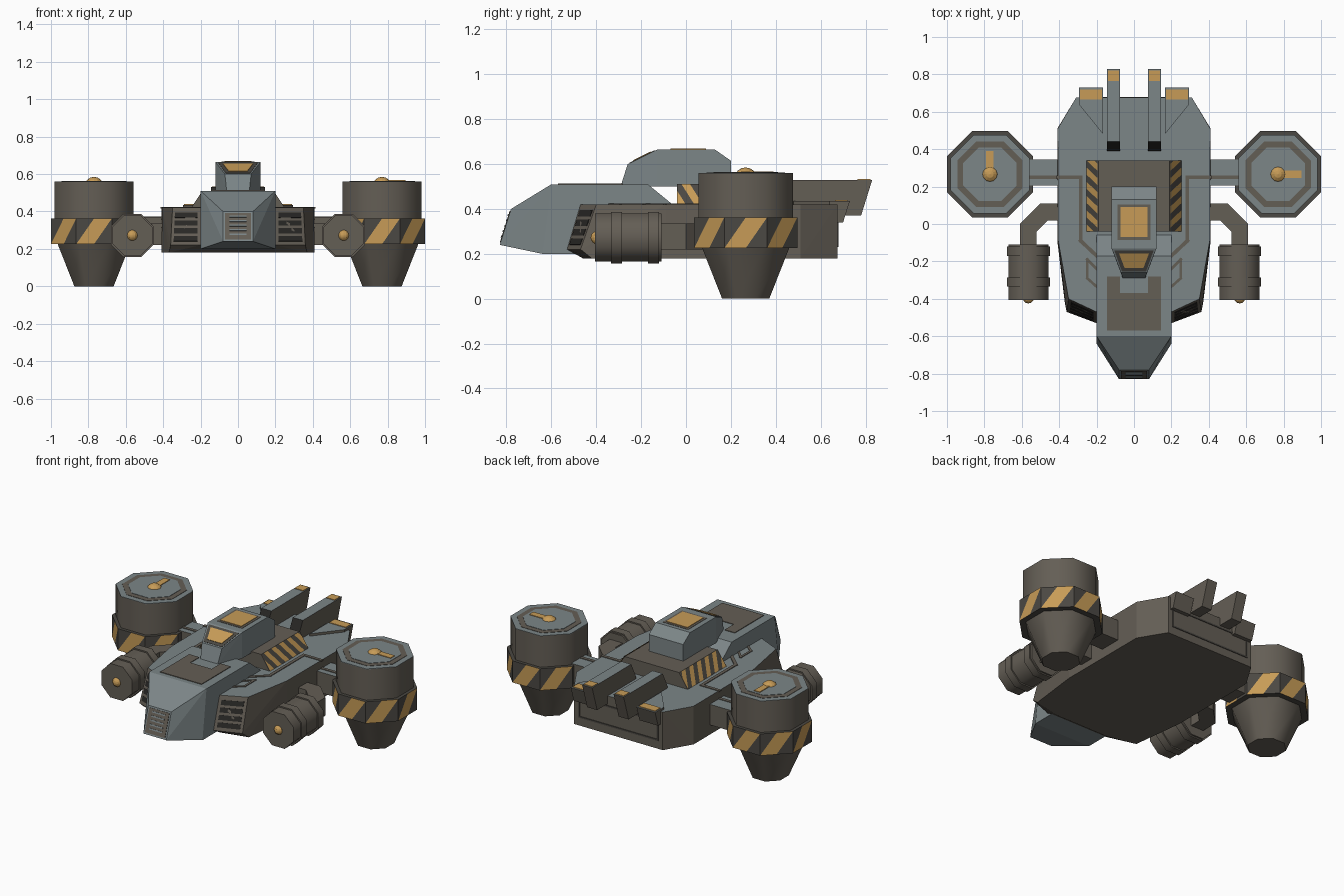
import bpy, bmesh, math
from mathutils import Vector as V

if "Cube" in bpy.data.objects:
    bpy.data.objects.remove(bpy.data.objects["Cube"])


def material(name, r, g, b):
    m = bpy.data.materials.new(name)
    m.diffuse_color = (r, g, b, 1)
    m.use_nodes = True
    m.node_tree.nodes["Principled BSDF"].inputs["Base Color"].default_value = m.diffuse_color
    return m


GREY = material("blue grey armour", .200, .236, .244)
BROWN = material("warm brown metal", .127, .112, .091)
DARK = material("dark metal", .070, .065, .056)
YELLOW = material("ochre paint", .570, .330, .095)
BLACK = material("vent black", .022, .021, .019)


def finish(name, bm, mats):
    me = bpy.data.meshes.new(name)
    bm.to_mesh(me)
    bm.free()
    for m in mats:
        me.materials.append(m)
    ob = bpy.data.objects.new(name, me)
    bpy.context.collection.objects.link(ob)
    return ob


def convex(name, groups, mats, rule=lambda n: 0):
    """One convex solid per point group, faces coloured by normal."""
    bm = bmesh.new()
    for pts in groups:
        vs = [bm.verts.new(p) for p in pts]
        bmesh.ops.convex_hull(bm, input=vs)
    bmesh.ops.recalc_face_normals(bm, faces=bm.faces)
    bmesh.ops.dissolve_limit(bm, angle_limit=.01, verts=bm.verts, edges=bm.edges)
    for f in bm.faces:
        f.normal_update()
        f.material_index = rule(f.normal)
    return finish(name, bm, mats)


def mirrored(pts):
    return [(s * x, y, z) for x, y, z in pts for s in (1, -1)]


def both(pts):
    return [[(s * x, y, z) for x, y, z in pts] for s in (1, -1)]


def plates(name, polys, mat, t=.004):
    """Thin painted plates lying on a surface, facing away from the middle."""
    bm = bmesh.new()
    for pts in polys:
        ps = [V(p) for p in pts]
        n = (ps[1] - ps[0]).cross(ps[2] - ps[0]).normalized()
        c = sum(ps, V()) / len(ps)
        if n.dot(c - V((0, 0, .3))) < 0:
            n = -n
            ps.reverse()
        lo = [bm.verts.new(p - n * .003) for p in ps]
        hi = [bm.verts.new(p + n * t) for p in ps]
        bm.faces.new(hi)
        bm.faces.new(lo[::-1])
        for i in range(len(ps)):
            j = (i + 1) % len(ps)
            bm.faces.new((lo[i], lo[j], hi[j], hi[i]))
    return finish(name, bm, [mat])


def strip(path, w, z):
    """Flat quads of width w following a plan path at height z."""
    out = []
    for a, b in zip(path, path[1:]):
        a, b = V((*a, z)), V((*b, z))
        d = (b - a).normalized() * w / 2
        s = V((-d.y, d.x, 0))
        out.append([a - d + s, a - d - s, b + d - s, b + d + s])
    return out


def rect(x0, x1, y0, y1, z):
    return [(x0, y0, z), (x1, y0, z), (x1, y1, z), (x0, y1, z)]


def octagon(apothem):
    r = apothem / math.cos(math.pi / 8)
    return [(r * math.cos((i + .5) * math.pi / 4), r * math.sin((i + .5) * math.pi / 4))
            for i in range(8)]


def drum(name, centre, sections, mat, axis="z"):
    """Eight-sided drum through (apothem, offset) sections."""
    bm = bmesh.new()
    rings = []
    for a, h in sections:
        ring = []
        for u, v in octagon(a):
            p = (u, v, h) if axis == "z" else (u, h, v)
            ring.append(bm.verts.new(V(centre) + V(p)))
        rings.append(ring)
    for r0, r1 in zip(rings, rings[1:]):
        for i in range(8):
            j = (i + 1) % 8
            bm.faces.new((r0[i], r0[j], r1[j], r1[i])).smooth = True
    bm.faces.new(rings[0])
    bm.faces.new(rings[-1])
    bmesh.ops.recalc_face_normals(bm, faces=bm.faces)
    return finish(name, bm, [mat])


def stripes(bm, quad, cols, rows, flip=False):
    """Diagonal hazard stripes on a quad: index 0 paint, 1 dark."""
    a, b, c, d = (V(p) for p in quad)
    g = [[bm.verts.new(a.lerp(b, i / cols).lerp(d.lerp(c, i / cols), j / rows))
          for i in range(cols + 1)] for j in range(rows + 1)]
    for j in range(rows):
        for i in range(cols):
            p, q, r, s = g[j][i], g[j][i + 1], g[j + 1][i + 1], g[j + 1][i]
            for tri, k in (((p, q, r), .33), ((p, r, s), -.33)):
                f = bm.faces.new(tri[::-1] if flip else tri)
                f.material_index = int((i - j + k) % 8 >= 4)


def ball(name, loc, r, mat):
    bm = bmesh.new()
    bmesh.ops.create_uvsphere(bm, u_segments=12, v_segments=8, radius=r)
    ob = finish(name, bm, [mat])
    ob.location = loc


top_grey = lambda n: int(n.z > .9)

# Hull: wide tapered slab with a cut-back front chin
rear = [(.31, .675), (.41, .51), (.41, -.09)]
hull = [(x, y, .18) for x, y in rear + [(.37, -.42), (.2, -.46)]]
hull += [(.36, -.47, .22), (.2, -.53, .22)]
hull += [(x, y, .42) for x, y in [(.31, .675), (.408, .51), (.405, -.09), (.35, -.40), (.2, -.47)]]
convex("hull", [mirrored(hull)], [BROWN, GREY], top_grey)

# Front vents: slots on the angled front faces of the hull
slots = []
lo0, lo1, hi0, hi1 = V((.36, -.47, .22)), V((.2, -.53, .22)), V((.35, -.40, .42)), V((.2, -.47, .42))
for k in range(4):
    v0, v1 = .1 + k * .21, .24 + k * .21
    a, b = lo0.lerp(hi0, v0), lo1.lerp(hi1, v0)
    c, d = lo1.lerp(hi1, v1), lo0.lerp(hi0, v1)
    slots += both([a.lerp(b, .1), a.lerp(b, .9), d.lerp(c, .9), d.lerp(c, .1)])
plates("front_vents", slots, BLACK, .003)

# Painted trim lines on the hull top
trim = strip([(.405, .25), (.285, .25), (.285, -.09), (.2, -.17)], .02, .42)
trim += strip([(.2, -.24), (.25, -.19), (.25, -.29), (.2, -.335)], .014, .42)
plates("hull_trim", [q for p in trim for q in both(p)], BROWN)

# Rear panel outline
frame = [(-.28, .28, .23, .24), (-.28, .28, .35, .36), (-.28, -.27, .24, .35), (.27, .28, .24, .35)]
plates("rear_panel", [[(a, .675, c), (b, .675, c), (b, .675, d), (a, .675, d)] for a, b, c, d in frame], DARK)

# Nose: cockpit block with a sloped snout
nose = [(.2, -.06, .42), (.2, -.17, .51), (.2, -.6, .51), (.08, -.78, .40),
        (.08, -.83, .24), (.2, -.64, .2), (.2, -.06, .2)]
convex("nose", [mirrored(nose)], [GREY])
plates("nose_top_panel", [rect(-.145, .145, -.57, -.37, .51), rect(-.145, -.075, -.37, -.28, .51),
                          rect(.075, .145, -.37, -.28, .51)], BROWN)


def snout(x, t0, t1):
    y, z = (lambda t: -.83 + .05 * t), (lambda t: .24 + .16 * t)
    return [(-x, y(t0), z(t0)), (x, y(t0), z(t0)), (x, y(t1), z(t1)), (-x, y(t1), z(t1))]


plates("snout_grille", [snout(.07, .06, .94)], BROWN, .003)
plates("grille_bars", [snout(.045, .2 + .15 * k, .25 + .15 * k) for k in range(5)], GREY, .006)

# Raised deck with hazard-striped flanks
convex("deck", [mirrored([(.25, y, .41) for y in (-.04, .34)] + [(.25, y, .42) for y in (-.04, .34)]
                         + [(.19, y, .51) for y in (-.04, .34)])], [BROWN])
bm = bmesh.new()
for s in (1, -1):
    quad = [(.254, .34, .422), (.194, .34, .512), (.194, -.04, .512), (.254, -.04, .422)]
    stripes(bm, [(s * x, y, z) for x, y, z in quad], 6, 40, s < 0)
finish("deck_stripes", bm, [YELLOW, DARK])

# Turret cabin with roof hatch and windscreen
turret = [(.06, -.29, .505), (.07, -.26, .60), (.12, -.13, .664), (.12, .13, .664),
          (.12, .2, .615), (.12, .2, .5), (.12, -.13, .5)]
convex("turret", [mirrored(turret)], [GREY])
plates("hatch_frame", [rect(-.088, .088, -.085, .105, .664)], BROWN, .002)
plates("hatch", [rect(-.073, .073, -.07, .09, .664)], YELLOW, .005)


def screen(xt, xb, t0, t1):
    pt = lambda x, t: (x, -.13 - .13 * t, .664 - .064 * t)
    return [pt(-xt, t0), pt(xt, t0), pt(xb, t1), pt(-xb, t1)]


plates("windscreen_frame", [screen(.105, .065, .08, .94)], DARK, .002)
plates("windscreen", [screen(.08, .05, .2, .8)], YELLOW, .005)

# Rear barrels and outer fins
barrel = [(x, y, z) for x in (.075, .145)
          for y, z in ((.39, .37), (.39, .43), (.44, .53), (.83, .53), (.78, .37))]
convex("rear_barrels", both(barrel), [BROWN, GREY, BLACK],
       lambda n: 1 if n.z > .9 else 2 if n.y < -.5 else 0)
plates("barrel_tips", both(rect(.08, .14, .765, .822, .53)), YELLOW)
fin = [(.165, .73, .435), (.295, .73, .435), (.295, .64, .435), (.165, .48, .435),
       (.165, .70, .34), (.295, .70, .34), (.295, .64, .34), (.165, .48, .34)]
convex("rear_fins", both(fin), [BROWN, GREY], top_grey)
plates("fin_tips", both(rect(.172, .288, .665, .72, .435)), YELLOW)

# Engine pylons
convex("engine_pylons", both([(x, y, z) for x in (.39, .6) for y in (.205, .345) for z in (.24, .37)]),
       [BROWN, GREY], top_grey)
plates("pylon_trim", both(rect(.405, .565, .24, .26, .37)), BROWN)

for s, side in ((1, "right"), (-1, "left")):
    # Lift engine: drum, striped collar, nozzle
    cx, cy = s * .77, .266
    drum(side + "_engine_body", (cx, cy, 0), [(.21, .34), (.21, .558)], BROWN)
    drum(side + "_engine_nozzle", (cx, cy, 0), [(.105, 0), (.195, .228)], BROWN)
    bm = bmesh.new()
    o = octagon(.23)
    ring = [[(cx + x, cy + y, z) for x, y in o] for z in (.225, .362)]
    for i in range(8):
        j = (i + 1) % 8
        stripes(bm, [ring[0][i], ring[0][j], ring[1][j], ring[1][i]], 8, 4)
    for f in (ring[0][::-1], ring[1]):
        bm.faces.new([bm.verts.new(p) for p in f]).material_index = 1
    finish(side + "_engine_collar", bm, [YELLOW, DARK])
    # Engine lid: stacked thin octagons make the painted ring
    for part, a, h, m in (("lid", .21, .560, GREY), ("lid_ring", .175, .562, BROWN),
                          ("lid_centre", .143, .564, GREY)):
        drum(f"{side}_engine_{part}", (cx, cy, 0), [(a, .556), (a, h)], m)
    bar = (cx, cx + .125, cy - .02, cy + .02) if s > 0 else (cx - .02, cx + .02, cy, cy + .125)
    plates(side + "_engine_bar", [rect(*bar, .564)], YELLOW)
    ball(side + "_engine_knob", (cx, cy, .535), .05, YELLOW)

    # Side pod with ribs and front lamp
    px, pz = s * .565, .272
    drum(side + "_pod", (px, 0, pz), [(.107, -.405), (.107, -.11)], BROWN, "y")
    for k, y in enumerate((-.335, -.17)):
        drum(f"{side}_pod_rib_{k}", (px, 0, pz), [(.115, y), (.115, y + .05)], BROWN, "y")
    ball(side + "_pod_lamp", (px, -.395, pz), .03, YELLOW)

# Bent pod arms
outer = [(.39, .11), (.50, .11), (.61, .0), (.61, -.13)]
inner = [(.39, .02), (.46, .02), (.52, -.04), (.52, -.13)]
segs = []
for k in range(3):
    plan = [outer[k], outer[k + 1], inner[k + 1], inner[k]]
    segs += both([(x, y, z) for x, y in plan for z in (.22, .335)])
convex("pod_arms", segs, [BROWN])
